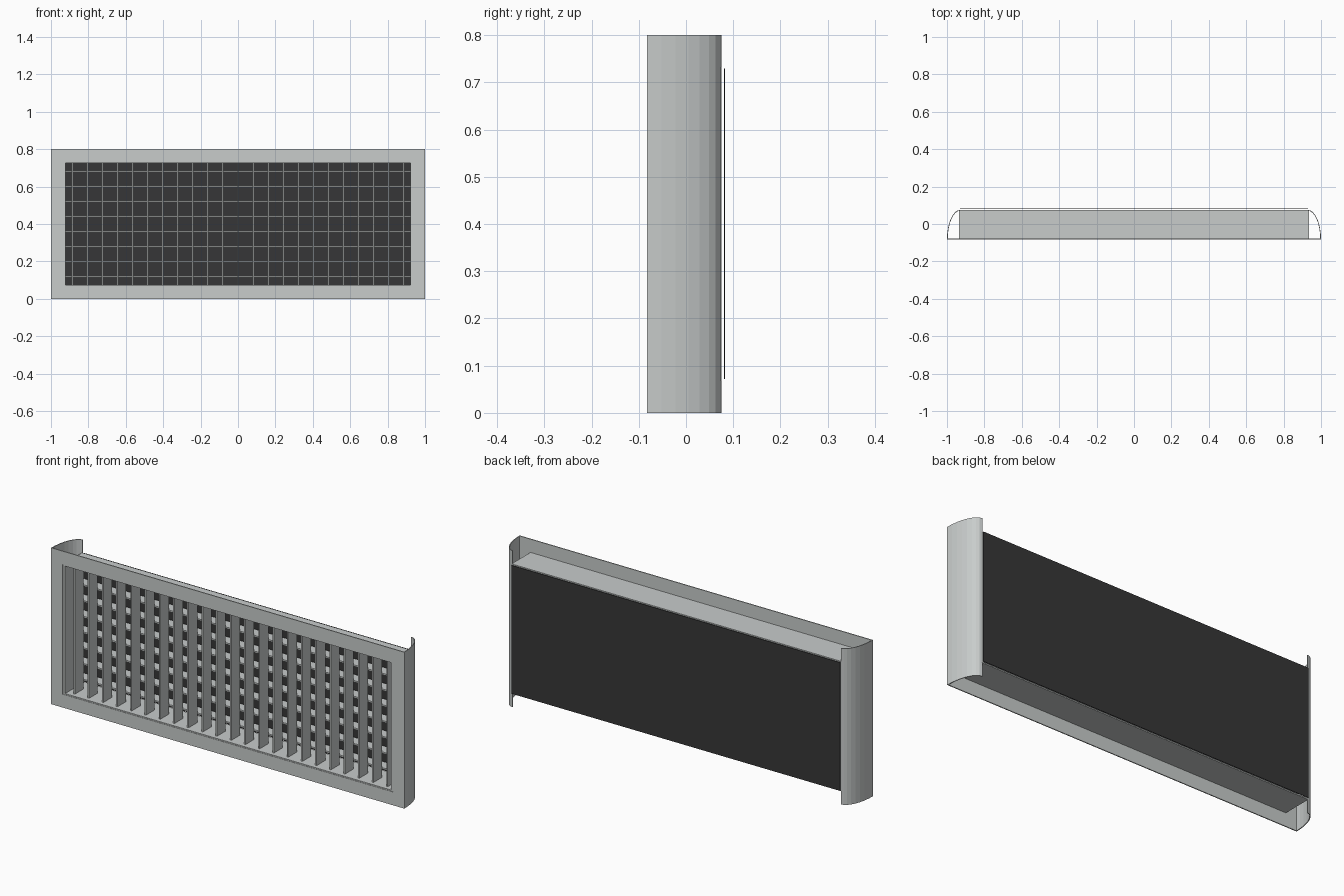
import bpy, bmesh, math

if "Cube" in bpy.data.objects:
    bpy.data.objects.remove(bpy.data.objects["Cube"])

def material(name, rgb):
    m = bpy.data.materials.new(name)
    m.diffuse_color = (*rgb, 1)
    m.use_nodes = True
    m.node_tree.nodes["Principled BSDF"].inputs["Base Color"].default_value = m.diffuse_color
    return m

GREY = material("light_grey_metal", (0.58, 0.605, 0.6))
DARK = material("dark_backing", (0.037, 0.037, 0.038))

def finish(name, bm, mat):
    bmesh.ops.recalc_face_normals(bm, faces=bm.faces)
    me = bpy.data.meshes.new(name)
    bm.to_mesh(me)
    bm.free()
    me.materials.append(mat)
    ob = bpy.data.objects.new(name, me)
    bpy.context.collection.objects.link(ob)
    return ob

def box(bm, x0, x1, y0, y1, z0, z1):
    vs = bmesh.ops.create_cube(bm, size=1)["verts"]
    for v in vs:
        v.co = ((x0 + x1) / 2 + v.co.x * (x1 - x0),
                (y0 + y1) / 2 + v.co.y * (y1 - y0),
                (z0 + z1) / 2 + v.co.z * (z1 - z0))

def ring(name, outer, inner, y0, y1):
    """Rectangular ring; outer and inner are (half width, half height)."""
    bm = bmesh.new()
    loops = []
    for (w, h), y in ((outer, y0), (inner, y0), (inner, y1), (outer, y1)):
        loops.append([bm.verts.new((sx * w, y, MID + sz * h))
                      for sx, sz in ((-1, -1), (1, -1), (1, 1), (-1, 1))])
    for a in range(4):
        p, q = loops[a], loops[(a + 1) % 4]
        for i in range(4):
            j = (i + 1) % 4
            bm.faces.new((p[i], p[j], q[j], q[i]))
    return finish(name, bm, GREY)

FRONT, BACK, MID = -0.083, 0.075, 0.4
HW, HH = 0.935, 0.332          # half size of the opening

# Front frame and the duct sleeve behind it
ring("front_frame", (1.0, 0.4), (HW, HH), FRONT, FRONT + 0.005)
ring("sleeve", (HW, HH), (HW - 0.013, HH - 0.006), FRONT + 0.002, BACK)

# Upright blades
PITCH = 0.0805
bm = bmesh.new()
for i in range(-11, 12):
    x = i * PITCH
    box(bm, x - 0.004, x + 0.004, -0.06, 0.01, MID - HH + 0.004, MID + HH - 0.004)
finish("vertical_blades", bm, GREY)

# Level blades behind the upright ones
bm = bmesh.new()
for i in range(8):
    z = MID + (i - 3.5) * PITCH
    box(bm, -HW + 0.006, HW - 0.006, 0.013, 0.07, z - 0.004, z + 0.004)
finish("horizontal_blades", bm, GREY)

# Dark backing plate
bm = bmesh.new()
box(bm, -0.93, 0.93, 0.080, 0.083, 0.072, 0.729)
finish("back_plate", bm, DARK)

# Curved side wings: thin quarter-ellipse shells
for side, name in ((-1, "left_wing"), (1, "right_wing")):
    bm = bmesh.new()
    rows = []
    for k in range(9):
        a = math.radians(90 * k / 8)
        row = []
        for t in (0, 0.004):
            x = side * (0.93 + (0.07 - t) * math.cos(a))
            y = FRONT + (BACK - FRONT - t) * math.sin(a)
            row += [bm.verts.new((x, y, 0)), bm.verts.new((x, y, 0.8))]
        rows.append((row[0], row[1], row[3], row[2]))
    for p, q in zip(rows, rows[1:]):
        for i in range(4):
            j = (i + 1) % 4
            bm.faces.new((p[i], p[j], q[j], q[i]))
    bm.faces.new(rows[0])
    bm.faces.new(rows[-1])
    finish(name, bm, GREY)
